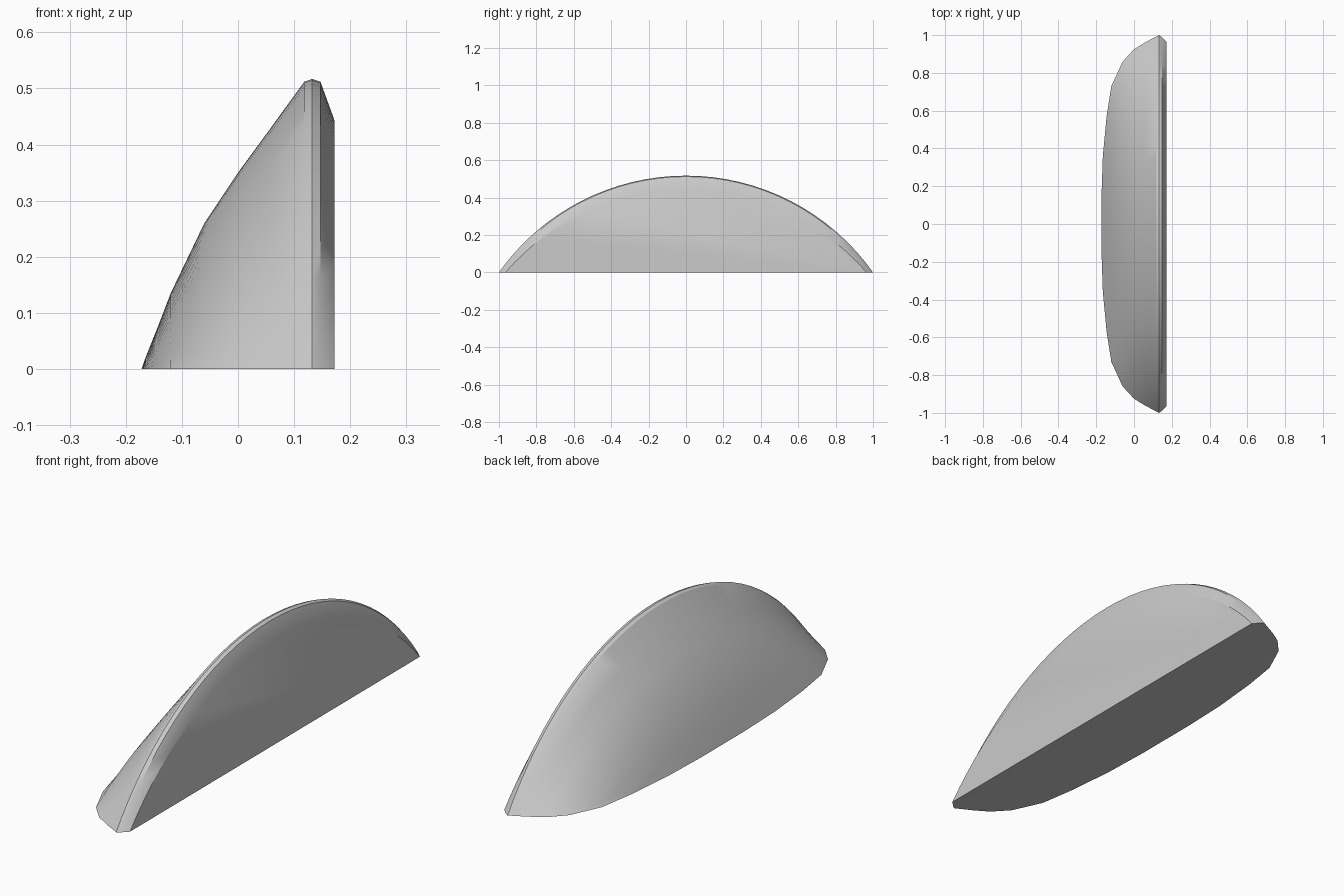
import bpy, bmesh, math

cube = bpy.data.objects.get("Cube")
if cube:
    bpy.data.objects.remove(cube)

mat = bpy.data.materials.new("plain grey")
mat.use_nodes = True
colour = (0.6, 0.6, 0.6, 1)
mat.diffuse_color = colour
mat.node_tree.nodes["Principled BSDF"].inputs["Base Color"].default_value = colour

# Cross-sections along x: position, arch height, half width at the base
STATIONS = [
    (-0.172, 0.0, 0.15), (-0.165, 0.02, 0.36), (-0.145, 0.07, 0.57),
    (-0.12, 0.135, 0.73), (-0.06, 0.26, 0.86), (0, 0.35, 0.925),
    (0.06, 0.432, 0.962), (0.118, 0.512, 0.992), (0.132, 0.517, 1),
    (0.147, 0.512, 0.99), (0.172, 0.443, 0.965),
]
SEGMENTS = 32


def arch(x, height, half):
    """Circular arc over the base, flat when the height is zero."""
    points = []
    for i in range(SEGMENTS + 1):
        t = 2 * i / SEGMENTS - 1
        if height == 0:
            points.append((x, half * t, 0))
            continue
        radius = (half ** 2 + height ** 2) / (2 * height)
        angle = t * math.atan2(half, radius - height)
        points.append((x, radius * math.sin(angle),
                       max(0, radius * math.cos(angle) - radius + height)))
    return points


# Curved shell lofted through the arches
bm = bmesh.new()
rings = [[bm.verts.new(p) for p in arch(*s)] for s in STATIONS]
for a, b in zip(rings, rings[1:]):
    for i in range(SEGMENTS):
        bm.faces.new((a[i], a[i + 1], b[i + 1], b[i]))

# Flat side and flat underside
bm.faces.new(rings[-1])
bm.faces.new(rings[0] + [r[-1] for r in rings[1:]] + [r[0] for r in rings[:0:-1]])
bmesh.ops.recalc_face_normals(bm, faces=bm.faces)

mesh = bpy.data.meshes.new("half_dome_shell")
bm.to_mesh(mesh)
bm.free()
mesh.materials.append(mat)
shell = bpy.data.objects.new("half_dome_shell", mesh)
bpy.context.collection.objects.link(shell)
bpy.context.view_layer.objects.active = shell
shell.select_set(True)
bpy.ops.object.shade_smooth_by_angle(angle=math.radians(30))
